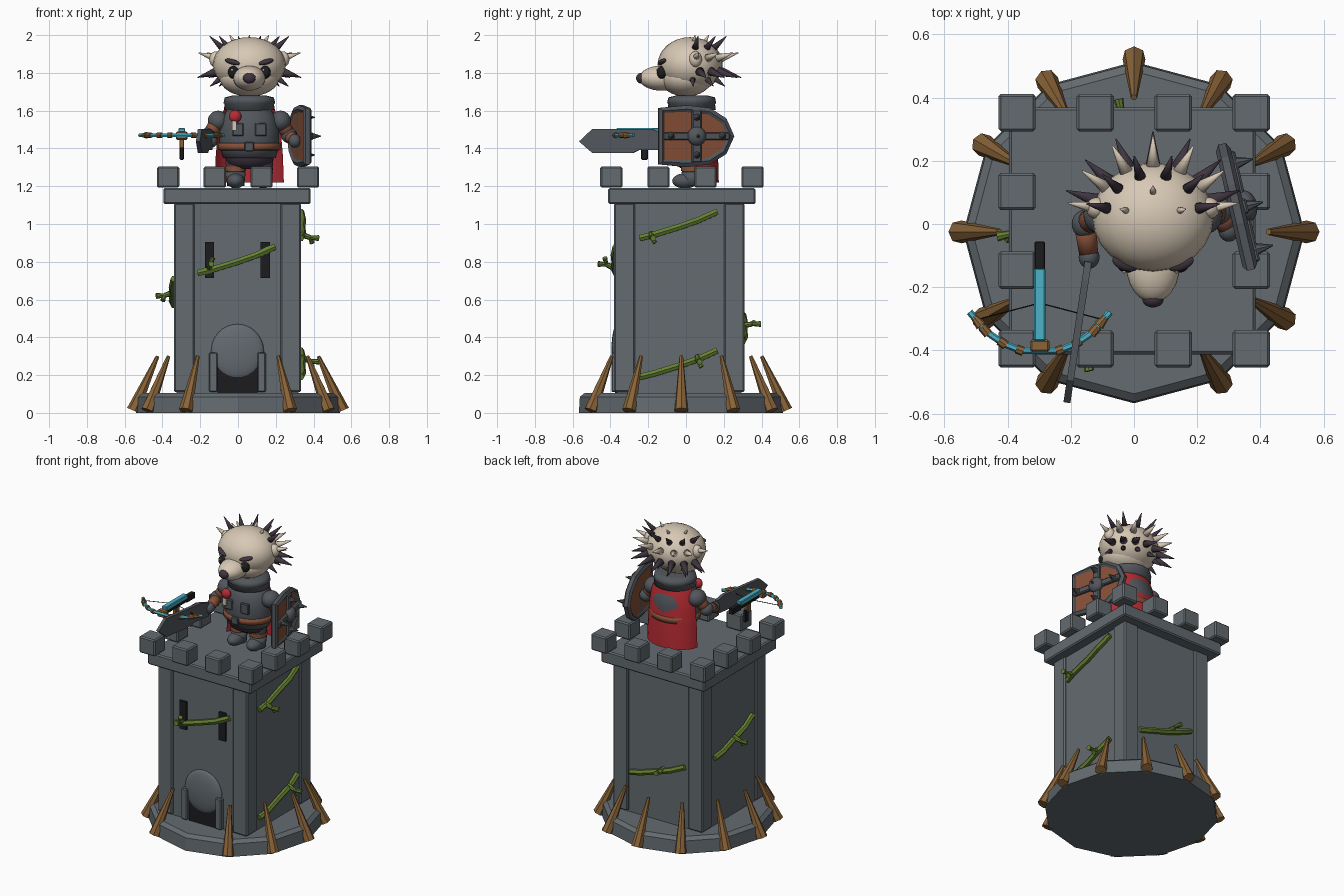
import bpy, bmesh, math
from mathutils import Vector, Matrix

cube = bpy.data.objects.get("Cube")
if cube:
    bpy.data.objects.remove(cube, do_unlink=True)


def material(name, *rgb):
    m = bpy.data.materials.new(name)
    m.use_nodes = True
    m.diffuse_color = (*rgb, 1)
    m.node_tree.nodes["Principled BSDF"].inputs["Base Color"].default_value = (*rgb, 1)
    return m


STONE = material("stone grey", .125, .145, .16)
ARMOR = material("armor grey", .085, .095, .108)
WOOD = material("wood brown", .25, .125, .04)
VINE = material("vine green", .13, .22, .03)
FUR = material("cream fur", .68, .58, .46)
QUILL = material("dark purple", .05, .035, .05)
RED = material("cape red", .48, .025, .035)
CYAN = material("cyan", .07, .45, .58)
BLACK = material("black", .012, .012, .014)
LEATHER = material("leather", .24, .08, .04)


def finish(bm, name, mat, smooth=False, bevel=0):
    if bevel:
        bmesh.ops.bevel(bm, geom=bm.edges[:], offset=bevel, segments=1, affect='EDGES')
    bmesh.ops.recalc_face_normals(bm, faces=bm.faces[:])
    me = bpy.data.meshes.new(name)
    for f in bm.faces:
        f.smooth = smooth
    bm.to_mesh(me)
    bm.free()
    me.materials.append(mat)
    ob = bpy.data.objects.new(name, me)
    bpy.context.collection.objects.link(ob)
    return ob


def box(name, mat, center, size, bevel=0, rot=None):
    bm = bmesh.new()
    r = rot or Matrix()
    bmesh.ops.create_cube(bm, size=1, matrix=Matrix.Translation(center) @ r @ Matrix.Diagonal((*size, 1)))
    return finish(bm, name, mat, bevel=bevel)


def ball(name, mat, center, radii, rot=None):
    bm = bmesh.new()
    r = rot or Matrix()
    bmesh.ops.create_uvsphere(bm, u_segments=24, v_segments=16, radius=1,
                              matrix=Matrix.Translation(center) @ r @ Matrix.Diagonal((*radii, 1)))
    return finish(bm, name, mat, True)


def cone(name, mat, a, b, r1, r2, sides=8, smooth=False):
    a, b = Vector(a), Vector(b)
    bm = bmesh.new()
    turn = (b - a).to_track_quat('Z', 'Y').to_matrix().to_4x4()
    bmesh.ops.create_cone(bm, cap_ends=True, segments=sides, radius1=r1, radius2=r2, depth=(b - a).length,
                          matrix=Matrix.Translation((a + b) / 2) @ turn)
    return finish(bm, name, mat, smooth)


def lathe(name, mat, profile, center, sy=1, sides=24, span=(0, 2 * math.pi), smooth=True):
    # Profile holds (radius, height) pairs turned about z
    bm = bmesh.new()
    full = span[1] - span[0] > 6
    angles = [span[0] + (span[1] - span[0]) * i / (sides if full else sides - 1) for i in range(sides)]
    rings = [[bm.verts.new((center[0] + r * math.cos(t), center[1] + sy * r * math.sin(t), z)) for t in angles]
             for r, z in profile]
    for lo, hi in zip(rings, rings[1:]):
        for i in range(sides if full else sides - 1):
            j = (i + 1) % sides
            bm.faces.new((lo[i], lo[j], hi[j], hi[i]))
    if full:
        bm.faces.new(rings[0])
        bm.faces.new(rings[-1])
    return finish(bm, name, mat, smooth)


def tube(name, mat, points, radius, closed=False):
    cu = bpy.data.curves.new(name, 'CURVE')
    cu.dimensions = '3D'
    cu.bevel_depth, cu.bevel_resolution, cu.use_fill_caps = radius, 1, True
    sp = cu.splines.new('POLY')
    sp.points.add(len(points) - 1)
    for p, co in zip(sp.points, points):
        p.co = (*co, 1)
    sp.use_cyclic_u = closed
    tmp = bpy.data.objects.new(name + "_path", cu)
    bm = bmesh.new()
    me = bpy.data.meshes.new_from_object(tmp)
    bm.from_mesh(me)
    bpy.data.objects.remove(tmp)
    bpy.data.meshes.remove(me)
    return finish(bm, name, mat)


# Round base and leaning stakes
TC = Vector((-.003, -.035, 0))
lathe("base", STONE, [(.54, 0), (.535, .085), (.51, .105)], (0, -.027), sides=12, smooth=False)
for k in range(12):
    if k != 9:
        d = Vector((math.cos(k * math.pi / 6), math.sin(k * math.pi / 6), 0))
        foot = Vector((0, -.025, 0))
        cone("stake", WOOD, foot + d * .553 + Vector((0, 0, .012)), foot + d * .425 + Vector((0, 0, .3)),
             .037, .01, 7)

# Tower shaft, corner pillars, roof slab and battlements
box("tower_wall", STONE, TC + Vector((0, 0, .6)), (.645, .66, 1.05))
for sx in (-1, 1):
    for sy in (-1, 1):
        box("corner_pillar", STONE, TC + Vector((sx * .282, sy * .29, .61)), (.11, .11, 1.0), .008)
box("roof_slab", STONE, (-.005, -.022, 1.148), (.78, .78, .085), .008)
for i in range(4):
    for j in range(4):
        if i in (0, 3) or j in (0, 3):
            box("merlon", STONE, (-.37 + i * .247, -.395 + j * .249, 1.248), (.118, .118, .112), .008)

# Doorway and window slits
box("door", BLACK, (-.003, -.36, .2), (.21, .03, .2))
ball("door_arch", STONE, (-.003, -.365, .325), (.14, .03, .145))
for s in (-1, 1):
    box("door_post", STONE, (-.003 + s * .128, -.37, .215), (.045, .05, .21), .006)
    box("window_slit", BLACK, (-.003 + s * .148, -.365, .81), (.05, .03, .19))


# Creeping vines, one shape turned round the four walls
def vine(turn, z, t, lift):
    m = Matrix.Translation(TC) @ Matrix.Rotation(turn * math.pi / 2, 4, 'Z') @ Matrix.Translation((0, 0, z))
    out = -.335
    stem = [(-.21, out, 0), (-.13, out - .01, .02), (0, out - .006, .06), (.1, out - .01, .095), (.2, out, .14)]
    tube("vine", VINE, stem, .019).matrix_world = m
    x, zz = -.21 + .41 * t, .14 * t
    mid = (x, out - .05, zz + lift * .6)
    cone("vine_twig", VINE, (x, out, zz), mid, .017, .013).matrix_world = m
    cone("vine_twig", VINE, mid, (x + .01, out - .095, zz + lift * .7), .01, .016).matrix_world = m
    cone("vine_twig", VINE, mid, (x + .02, out - .06, zz + lift * 1.5), .009, .014).matrix_world = m


for spec in ((0, .74, .15, .04), (1, .925, .15, -.03), (1, .19, .75, -.035), (2, .38, .6, .01), (3, .57, .5, -.03)):
    vine(*spec)

# Torso, collar, belt and hips
CX, CY = .06, .03
ctr = (CX, CY)
lathe("hips", QUILL, [(.06, 1.29), (.12, 1.32), (.145, 1.4)], ctr, .8)
lathe("tunic", ARMOR, [(.14, 1.35), (.158, 1.41), (.158, 1.5), (.145, 1.56), (.1, 1.63)], ctr, .85)
lathe("belt", LEATHER, [(.15, 1.39), (.166, 1.392), (.166, 1.428), (.15, 1.43)], ctr, .86)
box("belt_buckle", ARMOR, (CX, CY - .145, 1.41), (.05, .02, .05), .005)
lathe("collar", ARMOR, [(.09, 1.6), (.135, 1.605), (.13, 1.635), (.137, 1.64), (.13, 1.67), (.09, 1.68)], ctr, .95)
lathe("cape", RED, [(.135, 1.61), (.155, 1.56), (.17, 1.48), (.18, 1.36), (.185, 1.22)], ctr, .78,
      16, (.05 * math.pi, .95 * math.pi))
for s in (-1, 1):
    box("pocket", ARMOR, (CX + s * .06, CY - .125, 1.5), (.06, .02, .07), .005)
ball("flower", RED, (-.015, -.105, 1.57), (.033, .025, .033))
box("flower_tag", FUR, (-.02, -.11, 1.52), (.025, .02, .05))

# Legs
for s in (-1, 1):
    x = CX + s * .072
    cone("leg", QUILL, (x, CY, 1.21), (x, CY, 1.36), .045, .058, 14, True)
    cone("leg_strap", LEATHER, (x, CY, 1.28), (x, CY, 1.305), .056, .056, 14)
    cone("boot_shaft", ARMOR, (x, CY, 1.2), (x, CY, 1.275), .046, .054, 14, True)
    ball("boot", ARMOR, (x, CY - .035, 1.228), (.046, .068, .04))

# Arms
for s, elbow, hand in ((-1, (-.155, .0, 1.47), (-.142, -.105, 1.44)), (1, (.27, .04, 1.47), (.3, -.02, 1.44))):
    shoulder = Vector((CX + s * .165, CY, 1.545))
    ball("shoulder_pad", ARMOR, shoulder, (.055, .062, .055))
    cone("upper_arm", LEATHER, shoulder, elbow, .04, .036, 14, True)
    ball("elbow", ARMOR, elbow, (.042, .045, .042))
    cone("forearm", LEATHER, elbow, hand, .036, .03, 14, True)
    ball("hand", ARMOR, hand, (.033, .036, .036))

# Sword
blade = bmesh.new()
edge = [(0, -.045), (0, .045), (-.06, .065), (-.38, .065), (-.45, 0), (-.38, -.06), (-.16, -.06), (-.13, -.045)]
face = blade.faces.new([blade.verts.new((-.011, y, z)) for y, z in edge])
push = bmesh.ops.extrude_face_region(blade, geom=[face])
bmesh.ops.translate(blade, vec=(.022, 0, 0), verts=[v for v in push["geom"] if isinstance(v, bmesh.types.BMVert)])
finish(blade, "sword_blade", ARMOR).matrix_world = (
    Matrix.Translation((-.145, -.12, 1.437)) @ Matrix.Rotation(-.15, 4, 'Z'))
cone("sword_grip", LEATHER, (-.148, -.12, 1.44), (-.135, -.03, 1.44), .014, .014)

# Shield, built facing +x and then turned
M = Matrix.Translation((.325, .05, 1.465)) @ Matrix.Rotation(math.radians(13), 4, 'Z')
half = [(-.185, .135), (-.05, .143), (.07, .13), (.15, .08)]
outline = half + [(.188, 0)] + [(y, -z) for y, z in reversed(half)]
bm = bmesh.new()
face = bm.faces.new([bm.verts.new((-.015, y, z)) for y, z in outline])
push = bmesh.ops.extrude_face_region(bm, geom=[face])
bmesh.ops.translate(bm, vec=(.03, 0, 0), verts=[v for v in push["geom"] if isinstance(v, bmesh.types.BMVert)])
shield = [finish(bm, "shield_board", LEATHER),
          tube("shield_rim", ARMOR, [(0, y, z) for y, z in outline], .024, True),
          box("shield_bar", ARMOR, (.01, 0, 0), (.05, .36, .04), .006),
          box("shield_bar", ARMOR, (.01, 0, 0), (.05, .05, .28), .006),
          ball("shield_boss", ARMOR, (.03, 0, 0), (.035, .05, .05))]
for y, z in ((0, 0), (0, .1), (0, -.1), (-.14, 0), (.14, 0)):
    shield.append(cone("shield_spike", ARMOR, (.025, y, z), (.085, y, z), .022, .002))
for part in shield:
    part.matrix_world = M

# Crossbow
X = -.298
box("crossbow_rail", CYAN, (X, -.255, 1.492), (.036, .23, .03), .004)
box("crossbow_stock", BLACK, (X, -.2, 1.468), (.03, .29, .025), .004)
box("crossbow_butt", BLACK, (X, -.1, 1.47), (.034, .09, .04), .004)
box("crossbow_head", WOOD, (X, -.385, 1.468), (.06, .04, .045), .006)
box("crossbow_trigger", WOOD, (X, -.24, 1.43), (.025, .04, .06), .004)
box("crossbow_grip", BLACK, (X, -.22, 1.38), (.022, .035, .08), .004)
for s in (-1, 1):
    limb = [Vector((X + s * x, y, 1.47)) for x, y in ((0, -.4), (.06, -.4), (.115, -.378), (.17, -.34), (.222, -.278))]
    tube("crossbow_limb", CYAN, limb, .011)
    for p, q in zip(limb[1:], limb[2:]):
        cone("limb_ring", WOOD, p.lerp(q, -.15), p.lerp(q, .25), .015, .015)
    cone("limb_tip", WOOD, limb[3].lerp(limb[4], .3), limb[4], .018, .006)
    tube("bowstring", BLACK, [limb[4].lerp(limb[3], .4), (X, -.25, 1.48)], .002)

# Head
HC = Vector((CX, .022, 1.843))
R = Vector((.192, .172, .146))
ball("skull", FUR, HC, R)
ball("cheeks", FUR, (CX, .0, 1.775), (.158, .14, .1))
ball("snout", FUR, (CX, -.13, 1.772), (.085, .118, .066))
ball("nose", QUILL, (CX, -.238, 1.772), (.034, .026, .028))
for s in (-1, 1):
    ball("ear", FUR, (CX + s * .178, .05, 1.872), (.034, .034, .042))
    ball("eye", BLACK, (CX + s * .083, -.128, 1.803), (.03, .026, .034))
    ball("eye_glint", FUR, (CX + s * .083 - .008, -.15, 1.815), (.006, .006, .006))
    ball("eyebrow", QUILL, (CX + s * .088, -.125, 1.858), (.044, .022, .014),
         Matrix.Rotation(s * .35, 4, 'Z') @ Matrix.Rotation(s * -.25, 4, 'Y'))


# Rows of quills fanned over the back of the head
def quills(mat, elevation, fan, length, radius, droop=0):
    e = math.radians(elevation)
    for a in fan:
        t = math.radians(a)
        d = Vector((math.sin(t) * math.cos(e), math.cos(t) * math.cos(e), math.sin(e)))
        base = HC + d * R * .93
        tip = base + (d + Vector((0, 0, droop))).normalized() * length
        tip.z = min(tip.z, 2.0)
        cone("quill", mat, base, tip, radius, .002, 10, True)


quills(FUR, 62, (-75, 0, 75), .05, .013)
quills(QUILL, 38, (-78, -48, -16, 16, 48, 78), .1, .02, .1)
quills(FUR, 14, (-80, -55, -28, 0, 28, 55, 80), .105, .024, .05)
quills(QUILL, -14, (-72, -48, -24, 0, 24, 48, 72), .12, .026, -.05)
quills(QUILL, -32, (-85, -50, -17, 17, 50, 85), .07, .018, -.1)
